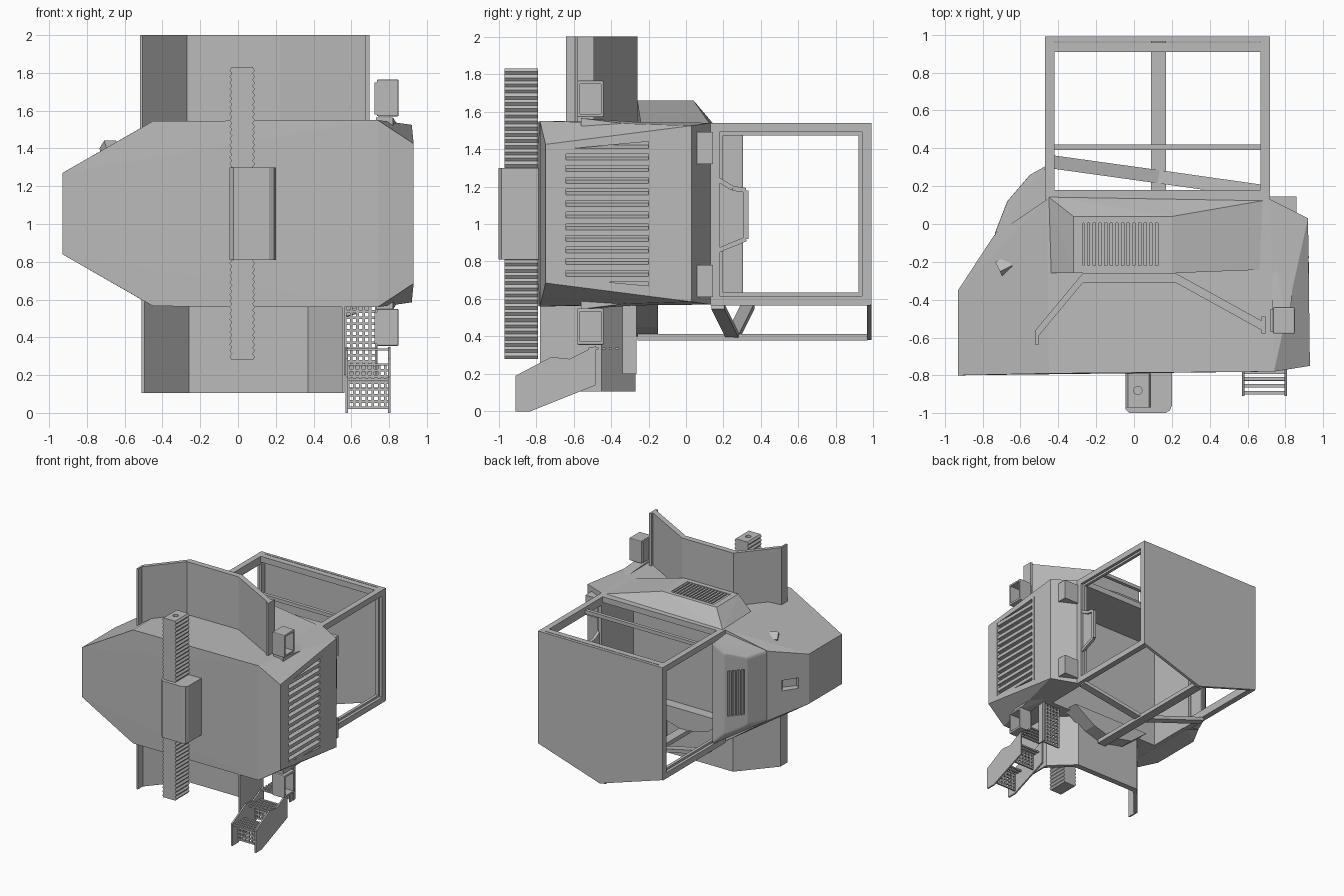
import bpy, bmesh
from mathutils import Vector, Matrix

if "Cube" in bpy.data.objects:
    bpy.data.objects.remove(bpy.data.objects["Cube"], do_unlink=True)

grey = bpy.data.materials.new("plain grey")
grey.use_nodes = True
grey.diffuse_color = (0.5, 0.5, 0.5, 1)
grey.node_tree.nodes["Principled BSDF"].inputs["Base Color"].default_value = (0.5, 0.5, 0.5, 1)


def finish(name, bm):
    bmesh.ops.recalc_face_normals(bm, faces=bm.faces)
    mesh = bpy.data.meshes.new(name)
    bm.to_mesh(mesh)
    bm.free()
    mesh.materials.append(grey)
    ob = bpy.data.objects.new(name, mesh)
    bpy.context.scene.collection.objects.link(ob)
    return ob


def hull(name, points):
    bm = bmesh.new()
    verts = [bm.verts.new(p) for p in points]
    res = bmesh.ops.convex_hull(bm, input=verts)
    bmesh.ops.delete(bm, geom=list({v for v in res["geom_interior"] if isinstance(v, bmesh.types.BMVert)}), context="VERTS")
    bmesh.ops.dissolve_limit(bm, angle_limit=0.02, verts=bm.verts, edges=bm.edges)
    return finish(name, bm)


def prism(name, outline, axis, lo, hi):
    """Extrude a 2D outline along one axis; the other two axes keep their order."""
    def place(p, t):
        q = list(p)
        q.insert(axis, t)
        return q
    bm = bmesh.new()
    face = bm.faces.new([bm.verts.new(place(p, lo)) for p in outline])
    ext = bmesh.ops.extrude_face_region(bm, geom=[face])
    step = Vector(place((0, 0), hi - lo))
    bmesh.ops.translate(bm, vec=step, verts=[g for g in ext["geom"] if isinstance(g, bmesh.types.BMVert)])
    return finish(name, bm)


def box(name, x0, x1, y0, y1, z0, z1):
    return prism(name, [(x0, y0), (x1, y0), (x1, y1), (x0, y1)], 2, z0, z1)


def bar(name, a, b, w=0.05, h=0.05):
    a, b = Vector(a), Vector(b)
    d = b - a
    bm = bmesh.new()
    rot = d.to_track_quat("Z", "Y").to_matrix().to_4x4()
    bmesh.ops.create_cube(bm, size=1, matrix=Matrix.Translation((a + b) / 2) @ rot @ Matrix.Diagonal((w, h, d.length, 1)))
    return finish(name, bm)


def cut(target, cutter):
    mod = target.modifiers.new("cut", "BOOLEAN")
    mod.operation, mod.solver, mod.object = "DIFFERENCE", "EXACT", cutter
    cutter.hide_render = True
    cutter.hide_set(True)


def soften(target, width):
    mod = target.modifiers.new("soft corners", "BEVEL")
    mod.width, mod.segments = width, 2


def band(path, t):
    """Closed outline of a wall that follows a path, thickened toward +y."""
    return path + [(x, y + t) for x, y in reversed(path)]


def grating(name, x0, x1, y, z0, z1, pitch=0.033, t=0.014):
    """Upright open grid in the xz plane."""
    for i in range(int((z1 - z0) / pitch) + 1):
        box(f"{name}_rung_{i}", x0, x1, y, y + t, z0 + i * pitch, z0 + i * pitch + t)
    for i in range(int((x1 - x0) / pitch) + 1):
        box(f"{name}_upright_{i}", x0 + i * pitch, x0 + i * pitch + t, y, y + t, z0, z1)


# Main armoured body, mirrored about its mid height, with a cabin cavity open to rear and floor
MID = 1.055
half = [(-0.93, -0.80, 0.215), (-0.45, -0.79, 0.49), (0.74, -0.78, 0.495), (0.93, -0.75, 0.37),
        (0.92, 0.03, 0.47), (0.72, 0.13, 0.485), (-0.46, 0.13, 0.485), (-0.93, -0.35, 0.215),
        (-0.74, -0.06, 0.30)]
body = hull("body", [(x, y, MID + s * z) for x, y, z in half for s in (1, -1)])
cut(body, box("cabin_cavity_cutter", -0.42, 0.67, -0.24, 0.3, 0.5, 1.49))
cut(body, prism("side_pocket_cutter", [(-0.95, -0.22), (-0.84, -0.31), (-0.77, -0.22), (-0.84, -0.1)], 2, 0.99, 1.08))

# Rounded engine bulge on the rear corner
bulge = [(-0.46, 0.31, 0.44), (-0.55, 0.26, 0.35), (-0.67, 0.12, 0.29), (-0.74, -0.06, 0.30), (-0.46, -0.1, 0.485)]
bulge_ob = hull("engine_bulge", [(x, y, MID + s * z) for x, y, z in bulge for s in (1, -1)])
soften(bulge_ob, 0.015)
for i in range(4):
    t = 0.2 + 0.2 * i
    x, y = -0.55 - 0.12 * t, 0.26 - 0.14 * t
    cut(bulge_ob, box(f"bulge_vent_cutter_{i}", x - 0.009, x + 0.009, y - 0.02, y + 0.03, 0.86, 1.25))

# Roof hump with slatted grille
hump = hull("roof_hump", [(-0.32, -0.26, 1.66), (0.20, -0.26, 1.66), (0.20, 0.04, 1.66), (-0.32, 0.04, 1.66),
                          (-0.46, -0.26, 1.52), (0.72, -0.24, 1.53), (0.72, 0.13, 1.53), (-0.46, 0.15, 1.53)])
cut(hump, box("roof_grille_cutter", -0.27, 0.14, -0.22, 0.005, 1.62, 1.72))
for i in range(14):
    x = -0.255 + i * 0.03
    bar(f"roof_grille_slat_{i}", (x, -0.22, 1.64), (x, 0.005, 1.64), 0.018, 0.03)

# Side louvres in a shallow recess
cut(body, prism("louvre_cutter", [(-0.64, 0.71), (-0.2, 0.67), (-0.2, 1.44), (-0.64, 1.40)], 0, 0.885, 1.0))
for i in range(12):
    z = 0.715 + i * 0.062
    prism(f"louvre_{i}", [(0.88, z - 0.024), (0.926, z - 0.024), (0.926, z + 0.006), (0.88, z + 0.026)], 1, -0.64, -0.2)
box("louvre_seam", 0.92, 0.926, -0.18, -0.172, 0.66, 1.45)

# Upper and lower shield walls with end flanges
upper = [(-0.52, -0.61), (-0.27, -0.31), (0.22, -0.31), (0.69, -0.57)]
lower = [(-0.51, -0.61), (-0.26, -0.32), (0.37, -0.32), (0.56, -0.50)]
prism("upper_shield", band(upper, 0.05), 2, 1.5, 2.0)
prism("lower_shield", band(lower, 0.05), 2, 0.105, 0.6)
box("upper_shield_flange_right", 0.675, 0.695, -0.58, -0.49, 1.53, 2.0)
box("upper_shield_flange_left", -0.52, -0.505, -0.64, -0.56, 1.46, 2.0)
box("lower_shield_flange_left", -0.51, -0.495, -0.66, -0.56, 0.105, 0.64)
box("lower_shield_flange_right", 0.55, 0.563, -0.78, -0.46, 0.105, 0.6)

# Toothed mast, carriage and pin hole
teeth = 94
zs = [0.28 + 1.55 * i / teeth for i in range(teeth + 1)]
right = [(0.09 if i % 2 else 0.078, z) for i, z in enumerate(zs)]
left = [(-0.045 if i % 2 else -0.033, z) for i, z in enumerate(zs)]
mast = prism("toothed_mast", right + left[::-1], 1, -0.97, -0.79)
bm = bmesh.new()
bmesh.ops.create_cone(bm, cap_ends=True, segments=16, radius1=0.022, radius2=0.022, depth=0.2,
                      matrix=Matrix.Translation((0.02, -0.88, 1.83)))
cut(mast, finish("pin_hole_cutter", bm))
prism("mast_carriage", [(-0.045, -0.78), (-0.045, -0.98), (-0.025, -1.0), (0.165, -1.0), (0.19, -0.985),
                        (0.2, -0.96), (0.2, -0.78)], 2, 0.81, 1.3)

# Open cage: side loops, keel floor and solid back panel
X0, X1, Y0, Y1, Z0, Z1 = -0.445, 0.695, 0.155, 0.965, 0.59, 1.515
for x, side in ((X0, "left"), (X1, "right")):
    inner = x + (0.012 if x < 0 else -0.012)
    for xx, w, g, part in ((x, 0.05, 0, "rail"), (inner, 0.026, 0.03, "lip")):
        for z in (Z0 + g, Z1 - g):
            bar(f"{side}_{part}_{z:.2f}", (xx, Y0 - 0.025, z), (xx, Y1 + 0.02, z), w, w)
        for y in (Y0 + g, Y1 - g):
            bar(f"{side}_{part}_post_{y:.2f}", (xx, y, Z0), (xx, y, Z1), w, w)
for y in (Y0, Y1 - 0.03):
    bar(f"top_cross_rail_{y:.2f}", (X0, y, Z1), (X1, y, Z1), 0.05, 0.05)
bar("roof_cross_bar", (X0, 0.405, 1.5), (X1, 0.405, 1.5), 0.03, 0.03)
bar("keel_beam", (0.13, -0.26, 0.395), (0.13, 0.97, 0.395), 0.08, 0.035)
bar("floor_brace_left", (X0, 0.33, 0.56), (0.13, 0.25, 0.4), 0.07, 0.03)
bar("floor_brace_right", (X1, 0.17, 0.56), (0.13, 0.25, 0.4), 0.07, 0.03)
prism("back_panel", [(-0.47, 0.57), (0.13, 0.38), (0.72, 0.57), (0.72, 1.54), (-0.47, 1.54)], 1, 0.965, 0.99)
prism("belly_block", [(-0.26, 0.58), (-0.1, 0.45), (0.13, 0.40), (0.3, 0.45), (0.5, 0.58)], 1, -0.29, -0.15)

# Door guard stepping out from the cage post
guard = [(0.15, 1.25), (0.25, 1.19), (0.32, 1.18), (0.32, 0.92), (0.15, 0.85)]
for i in range(len(guard) - 1):
    bar(f"door_guard_{i}", (0.7, *guard[i]), (0.7, *guard[i + 1]), 0.025, 0.025)
prism("door_guard_plate", guard, 0, 0.69, 0.698)

# Hinge blocks behind the side wall
for z in (0.61, 1.32):
    box(f"hinge_block_{z}", 0.70, 0.86, 0.06, 0.145, z, z + 0.17)

# Side lamps: hollow housings with a back plate and mounting pad
for name, z in (("upper", 1.57), ("lower", 0.355)):
    lamp = box(f"{name}_lamp", 0.735, 0.85, -0.58, -0.44, z, z + 0.195)
    soften(lamp, 0.006)
    cut(lamp, box(f"{name}_lamp_cutter", 0.76, 0.9, -0.565, -0.455, z + 0.018, z + 0.177))
    box(f"{name}_lamp_plate", 0.722, 0.735, -0.57, -0.45, z + 0.01, z + 0.18)
for name, z in (("upper", 1.535), ("lower", 0.575)):
    s = 1 if z > 1 else -1
    hull(f"{name}_lamp_pad", [(0.73, -0.56, z - 0.06 * s), (0.82, -0.56, z - 0.06 * s), (0.73, -0.56, z + 0.03 * s),
                              (0.82, -0.56, z + 0.03 * s), (0.73, -0.14, z), (0.85, -0.17, z - 0.02 * s)])

# Small light on the roof slope
bar("slope_light", (-0.67, -0.25, 1.36), (-0.69, -0.21, 1.42), 0.07, 0.07)

# Access ladder: cheek plates, slatted treads and open grated risers
cheek = [(-0.91, 0.0), (-0.83, 0.0), (-0.48, 0.14), (-0.48, 0.35), (-0.62, 0.28), (-0.72, 0.29), (-0.91, 0.19)]
for x in (0.57, 0.795):
    prism(f"ladder_cheek_{x}", cheek, 0, x, x + 0.013)
for y0, y1, z in ((-0.9, -0.7, 0.17), (-0.68, -0.48, 0.25), (-0.52, -0.34, 0.33)):
    for i in range(int((y1 - y0) / 0.036)):
        y = y0 + 0.036 * i
        box(f"tread_slat_{z}_{i}", 0.575, 0.80, y, y + 0.018, z, z + 0.012)
grating("lower_riser", 0.575, 0.80, -0.83, 0.02, 0.17)
grating("middle_riser", 0.575, 0.80, -0.6, 0.12, 0.25)

# Grated upper flight behind the ladder
grating("upper_grating", 0.56, 0.73, -0.3, 0.2, 0.6)
box("grating_side_plate", 0.725, 0.735, -0.34, -0.265, 0.2, 0.6)
